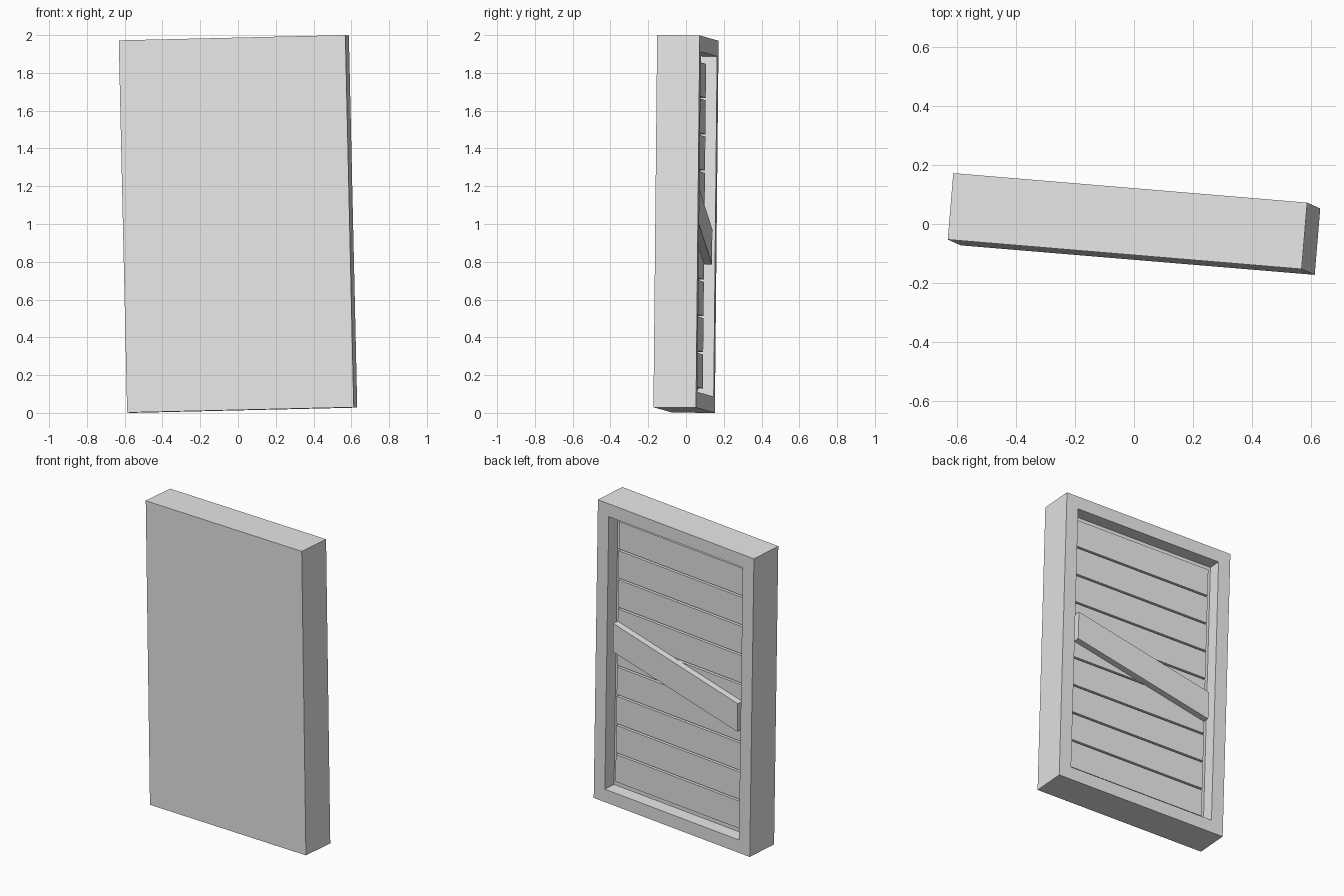
import bpy, bmesh
from mathutils import Matrix, Vector

cube = bpy.data.objects.get("Cube")
if cube:
    bpy.data.objects.remove(cube, do_unlink=True)

# Overall sizes of the door panel
W, D, H = 1.204, 0.226, 1.971
RAIL = 0.12            # width of the raised border
FACE = 0.055           # depth from the border to the boards
BOARD_T = 0.03         # board thickness
GAP = 0.012            # slot between boards
BOARDS = 9
open_w, open_h = W - 2 * RAIL, H - 2 * RAIL

# The whole door leans slightly: build its local axes
right = Vector((1.2, -0.1, 0.028)).normalized()
up = Vector((-0.048, 0.02, 1.97))
up = (up - right * up.dot(right)).normalized()
back = up.cross(right)
tilt = Matrix.Translation((0, 0, 1)) @ Matrix((right, back, up)).transposed().to_4x4()

grey = bpy.data.materials.new("plain_grey")
grey.use_nodes = True
colour = (0.8, 0.8, 0.8, 1)
grey.diffuse_color = colour
grey.node_tree.nodes["Principled BSDF"].inputs["Base Color"].default_value = colour


def finish(name, bm):
    mesh = bpy.data.meshes.new(name)
    bm.normal_update()
    bm.to_mesh(mesh)
    bm.free()
    mesh.materials.append(grey)
    obj = bpy.data.objects.new(name, mesh)
    obj.matrix_world = tilt
    bpy.context.collection.objects.link(obj)


def box(size, centre=(0, 0, 0)):
    bm = bmesh.new()
    bmesh.ops.create_cube(bm, size=1)
    bmesh.ops.scale(bm, vec=size, verts=bm.verts)
    bmesh.ops.translate(bm, vec=centre, verts=bm.verts)
    bm.normal_update()
    return bm


# Door body with a recess sunk into its back
bm = box((W, D, H))
rear = next(f for f in bm.faces if f.normal.y > 0.9)
bmesh.ops.inset_region(bm, faces=[rear], thickness=RAIL)
pocket = bmesh.ops.extrude_face_region(bm, geom=[rear])
floor_verts = [v for v in pocket["geom"] if isinstance(v, bmesh.types.BMVert)]
bmesh.ops.translate(bm, vec=(0, -FACE - BOARD_T, 0), verts=floor_verts)
if rear.is_valid:
    bmesh.ops.delete(bm, geom=[rear], context="FACES_ONLY")
bmesh.ops.recalc_face_normals(bm, faces=bm.faces)
finish("door_frame", bm)

# Horizontal boards lining the recess
pitch = open_h / BOARDS
for i in range(BOARDS):
    z = (i - (BOARDS - 1) / 2) * pitch
    y = D / 2 - FACE - BOARD_T / 2
    finish(f"board_{i + 1}", box((open_w, BOARD_T, pitch - GAP), (0, y, z)))

# Slanted brace with upright ends, sheared from a straight bar
brace_t = 0.042
bm = box((open_w, brace_t, 0.186), (0, D / 2 - FACE + brace_t / 2, 0))
for v in bm.verts:
    v.co.z += v.co.x * 0.225
finish("diagonal_brace", bm)
